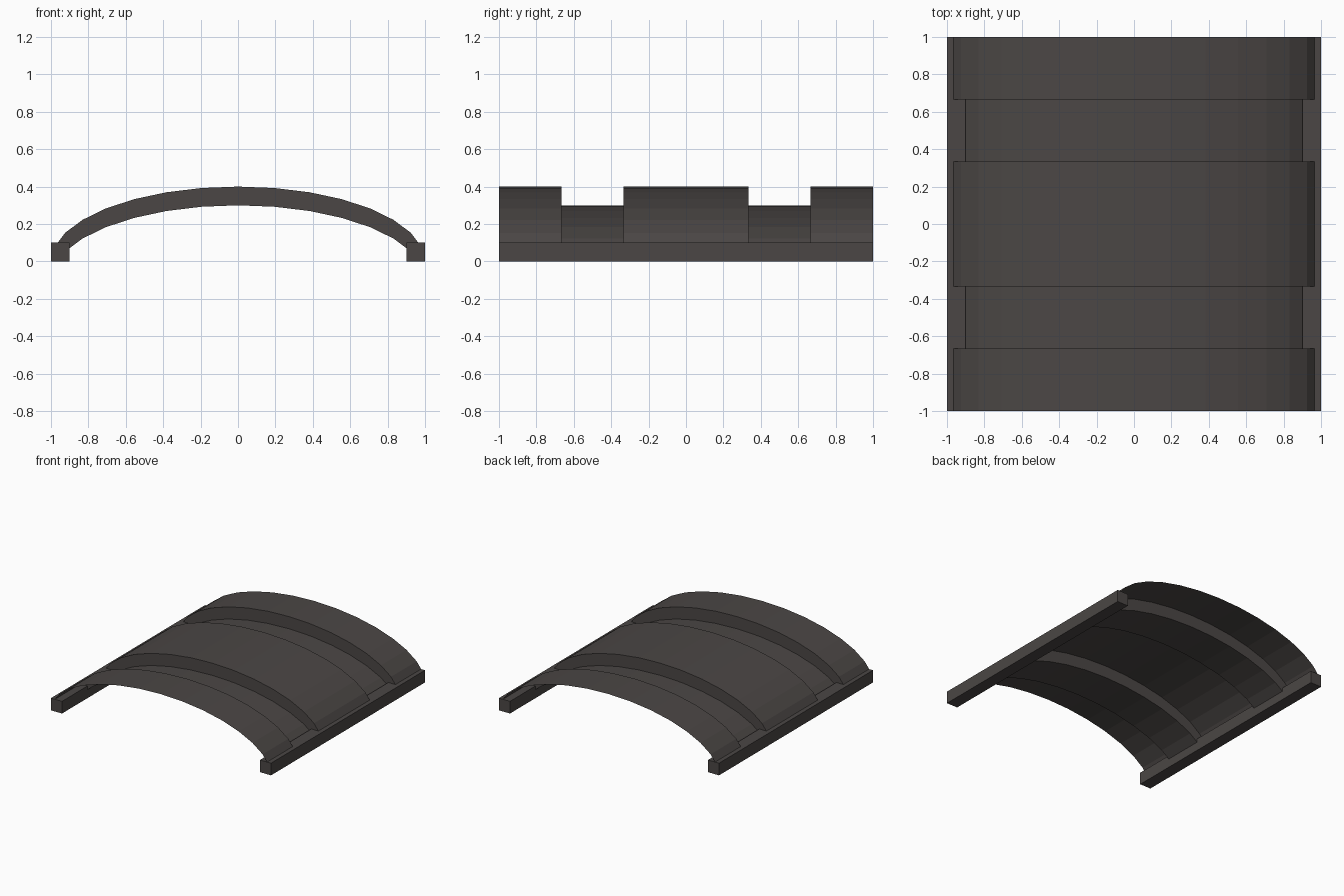
import bpy, bmesh
from math import sin, cos, pi

cube = bpy.data.objects.get("Cube")
if cube:
    bpy.data.objects.remove(cube, do_unlink=True)

COLOR = (0.07, 0.062, 0.059, 1)
mat = bpy.data.materials.new("dark_warm_grey")
mat.use_nodes = True
mat.diffuse_color = COLOR
bsdf = next(n for n in mat.node_tree.nodes if n.type == 'BSDF_PRINCIPLED')
bsdf.inputs["Base Color"].default_value = COLOR


def finish(name, bm):
    mesh = bpy.data.meshes.new(name)
    bm.to_mesh(mesh)
    bm.free()
    mesh.materials.append(mat)
    obj = bpy.data.objects.new(name, mesh)
    bpy.context.collection.objects.link(obj)


# Arched sheet: one elliptical section swept along y, stepping down in two bands
def arch_section(bm, y, drop):
    points = []
    for i in range(-7, 8):
        a = i * pi / 16
        points.append(bm.verts.new((sin(a), y, max(0.4 * cos(a) - drop, 0.02))))
    return points


bm = bmesh.new()
T = 1 / 3
stations = [(-1, 0), (-2 * T, 0), (-2 * T, 0.1), (-T, 0.1), (-T, 0),
            (T, 0), (T, 0.1), (2 * T, 0.1), (2 * T, 0), (1, 0)]
rows = [arch_section(bm, y, drop) for y, drop in stations]
for front, back in zip(rows, rows[1:]):
    for i in range(len(front) - 1):
        bm.faces.new((front[i], front[i + 1], back[i + 1], back[i]))
finish("arched_roof", bm)

# Square rails along both long sides
for name, side in (("left_rail", 1), ("right_rail", -1)):
    bm = bmesh.new()
    bmesh.ops.create_cube(bm, size=1)
    bmesh.ops.scale(bm, vec=(0.1, 2, 0.1), verts=bm.verts)
    bmesh.ops.translate(bm, vec=(side * 0.95, 0, 0.05), verts=bm.verts)
    finish(name, bm)
